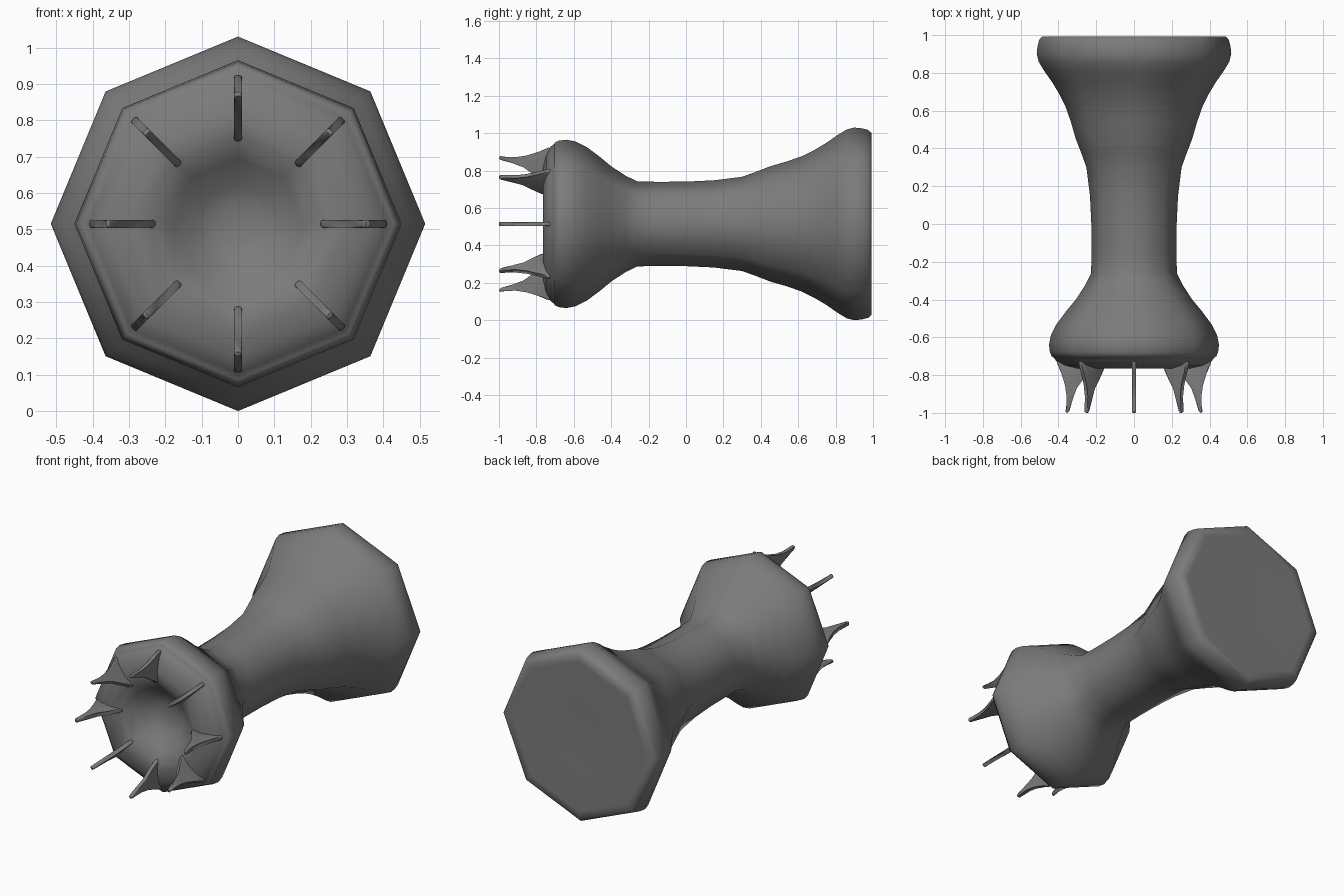
import bpy, bmesh, math
from mathutils import Vector

if "Cube" in bpy.data.objects:
    bpy.data.objects.remove(bpy.data.objects["Cube"])

CZ, SIDES = 0.515, 8

dark = bpy.data.materials.new("dark_grey")
dark.diffuse_color = (0.2, 0.2, 0.2, 1)
dark.use_nodes = True
dark.node_tree.nodes["Principled BSDF"].inputs["Base Color"].default_value = dark.diffuse_color


def ring_point(r, y, a, t=0.0):
    # radius r at angle a around the y axis, shifted sideways by t
    return Vector((r * math.sin(a) + t * math.cos(a), y,
                   CZ + r * math.cos(a) - t * math.sin(a)))


def finish(bm, name, angle):
    bmesh.ops.recalc_face_normals(bm, faces=bm.faces)
    me = bpy.data.meshes.new(name)
    bm.to_mesh(me)
    bm.free()
    me.materials.append(dark)
    ob = bpy.data.objects.new(name, me)
    bpy.context.collection.objects.link(ob)
    bpy.ops.object.select_all(action='DESELECT')
    ob.select_set(True)
    bpy.context.view_layer.objects.active = ob
    bpy.ops.object.shade_smooth_by_angle(angle=math.radians(angle))
    return ob


# Octagonal body: (y, radius) from the back plate to the front dish
profile = [(0.985, 0), (0.988, 0.15), (0.993, 0.44), (0.993, 0.485), (0.975, 0.502),
           (0.94, 0.511), (0.90, 0.515), (0.86, 0.505), (0.81, 0.475), (0.75, 0.433),
           (0.69, 0.397), (0.62, 0.362), (0.54, 0.334), (0.45, 0.308), (0.37, 0.277),
           (0.30, 0.252), (0.15, 0.233), (0.0, 0.226), (-0.15, 0.225), (-0.26, 0.227),
           (-0.32, 0.256), (-0.40, 0.308), (-0.46, 0.358), (-0.53, 0.410),
           (-0.59, 0.440), (-0.64, 0.450), (-0.68, 0.445), (-0.702, 0.435),
           (-0.704, 0.428), (-0.725, 0.412), (-0.748, 0.37), (-0.765, 0.30),
           (-0.757, 0.24), (-0.71, 0.18), (-0.655, 0.11), (-0.64, 0.06), (-0.635, 0)]
bm = bmesh.new()
rings = []
for y, r in profile:
    n = SIDES if r else 1
    rings.append([bm.verts.new(ring_point(r, y, i * math.tau / SIDES)) for i in range(n)])
for a, b in zip(rings, rings[1:]):
    for i in range(SIDES):
        j = (i + 1) % SIDES
        quad = [a[i % len(a)], a[j % len(a)], b[j % len(b)], b[i % len(b)]]
        bm.faces.new(list(dict.fromkeys(quad)))
finish(bm, "handle_body", 60)

# Eight curved claws around the dish: outline as (radius, y), extruded sideways
outline = [(0.40, -0.70), (0.408, -0.735), (0.385, -0.79), (0.360, -0.85), (0.351, -0.91),
           (0.358, -0.96), (0.363, -0.995), (0.352, -1.0), (0.342, -0.99), (0.325, -0.93),
           (0.303, -0.87), (0.275, -0.82), (0.235, -0.775), (0.225, -0.74), (0.24, -0.70)]
for k in range(SIDES):
    bm = bmesh.new()
    a = k * math.tau / SIDES
    left, right = ([bm.verts.new(ring_point(r, y, a, t)) for r, y in outline]
                   for t in (-0.011, 0.011))
    bm.faces.new(left)
    bm.faces.new(right[::-1])
    for i in range(len(outline)):
        bm.faces.new((left[i - 1], left[i], right[i], right[i - 1]))
    # round off the long rims of the claw
    rims = [e for e in bm.edges if (e.verts[0] in left) == (e.verts[1] in left)]
    bmesh.ops.bevel(bm, geom=rims, offset=0.006, segments=2, profile=0.5, affect='EDGES')
    finish(bm, f"claw_{k + 1}", 60)
